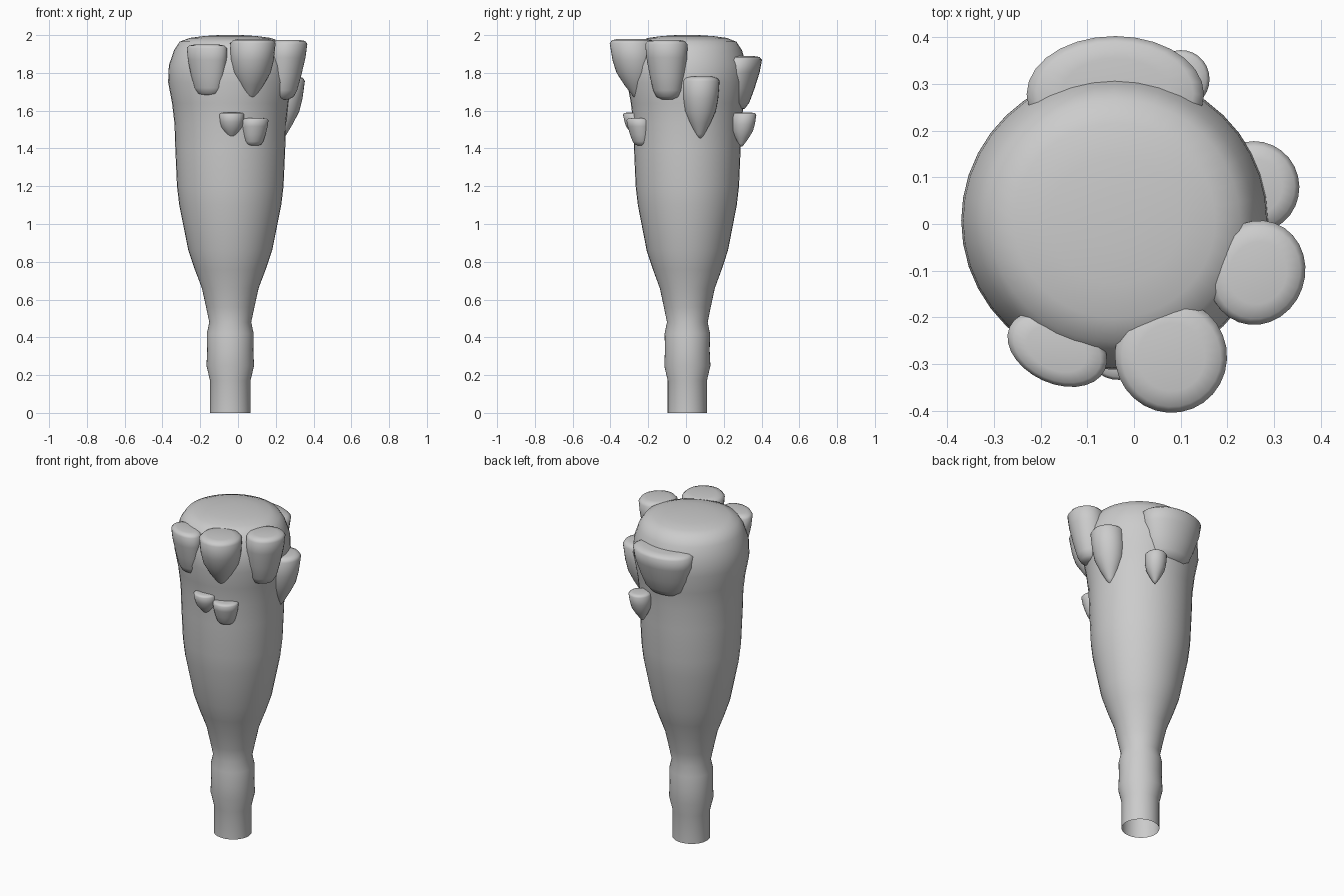
import bpy, bmesh, math
from mathutils import Vector

cube = bpy.data.objects.get("Cube")
if cube:
    bpy.data.objects.remove(cube, do_unlink=True)

grey = bpy.data.materials.new("plain_grey")
grey.use_nodes = True
colour = (0.6, 0.6, 0.6, 1)
grey.diffuse_color = colour
grey.node_tree.nodes["Principled BSDF"].inputs["Base Color"].default_value = colour

AXIS = Vector((-0.041, 0.007, 0))


def loft(name, rings, sides, cap_first, cap_last, sharp):
    """Skin a stack of ellipses given as (centre, across axis, outward axis)."""
    bm = bmesh.new()
    loops = []
    for centre, across, outward in rings:
        angles = [math.tau * i / sides for i in range(sides)]
        loops.append([bm.verts.new(centre + across * math.cos(a) + outward * math.sin(a))
                      for a in angles])
    for low, high in zip(loops, loops[1:]):
        for i in range(sides):
            j = (i + 1) % sides
            bm.faces.new((low[i], low[j], high[j], high[i]))
    if cap_first:
        bm.faces.new(loops[0][::-1])
    if cap_last:
        bm.faces.new(loops[-1])
    bmesh.ops.recalc_face_normals(bm, faces=bm.faces)
    mesh = bpy.data.meshes.new(name)
    bm.to_mesh(mesh)
    bm.free()
    mesh.materials.append(grey)
    obj = bpy.data.objects.new(name, mesh)
    bpy.context.collection.objects.link(obj)
    bpy.ops.object.select_all(action="DESELECT")
    obj.select_set(True)
    bpy.context.view_layer.objects.active = obj
    bpy.ops.object.shade_smooth_by_angle(angle=math.radians(sharp))
    return obj


# Club body: open at the foot, rounded at the head (height, radius)
profile = [(0, .107), (.17, .107), (.25, .126), (.33, .122), (.42, .124), (.48, .111),
           (.56, .128), (.66, .15), (.76, .188), (.86, .222), (1, .25), (1.1, .27),
           (1.2, .282), (1.4, .291), (1.53, .295), (1.64, .308), (1.75, .329),
           (1.84, .325), (1.92, .298), (1.965, .268), (1.985, .215), (1.995, .14), (2, .06)]
body = [(AXIS + Vector((0, 0, z)), Vector((r, 0, 0)), Vector((0, r * .97, 0)))
        for z, r in profile]
loft("club_body", body, 40, False, True, 60)

# Tooth outlines from top to tip (fraction down, fraction of full size)
POINTED = [(0, .6), (.02, .88), (.07, 1), (.35, .95), (.55, .84), (.75, .55), (.92, .25), (1, .08)]
BLUNT = [(0, .6), (.02, .88), (.07, 1), (.3, .97), (.6, .84), (.85, .7), (.96, .55), (1, .3)]


def tooth(name, x, y, top, tip, width, depth, outline):
    """A stud facing away from the club axis, drawn in towards its tip."""
    out = Vector((x, y, 0)) - AXIS
    out.normalize()
    side = Vector((-out.y, out.x, 0))
    rings = []
    for t, s in outline:
        centre = Vector((x, y, top + (tip - top) * t)) - out * depth * .3 * t
        rings.append((centre, side * width * s, out * depth * s))
    loft(name, rings, 28, True, True, 70)


# Large studs round the head
tooth("front_left_tooth", .08, -.285, 1.98, 1.655, .12, .122, POINTED)
tooth("left_tooth", .265, -.105, 1.975, 1.66, .113, .103, BLUNT)
tooth("front_right_tooth", -.165, -.268, 1.95, 1.68, .112, .075, BLUNT)
tooth("side_tooth", .26, .08, 1.78, 1.45, .098, .096, POINTED)
tooth("back_tooth", -.04, .28, 1.89, 1.6, .19, .125, BLUNT)

# Small studs lower down
tooth("small_back_tooth", .1, .31, 1.59, 1.41, .062, .064, POINTED)
tooth("small_front_tooth", -.033, -.275, 1.59, 1.45, .066, .06, POINTED)
tooth("small_front_left_tooth", .092, -.252, 1.56, 1.415, .072, .062, BLUNT)
